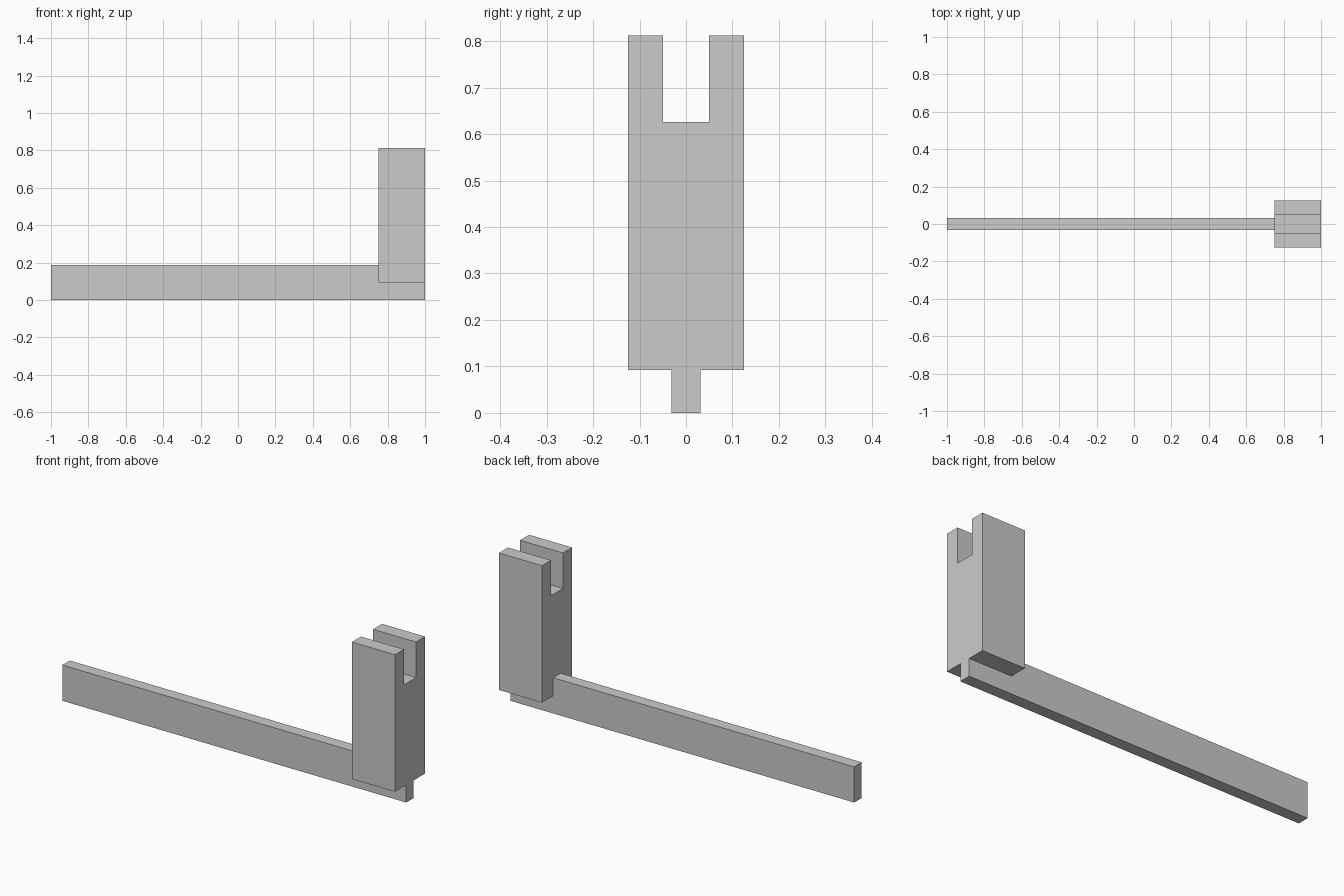
import bpy
import bmesh

if "Cube" in bpy.data.objects:
    bpy.data.objects.remove(bpy.data.objects["Cube"])


def extrude_yz(name, profile, x0, x1):
    """Solid made by extruding a closed (y, z) profile from x0 to x1."""
    bm = bmesh.new()
    face = bm.faces.new([bm.verts.new((x0, y, z)) for y, z in profile])
    ext = bmesh.ops.extrude_face_region(bm, geom=[face], use_keep_orig=True)
    moved = [v for v in ext["geom"] if isinstance(v, bmesh.types.BMVert)]
    bmesh.ops.translate(bm, verts=moved, vec=(x1 - x0, 0, 0))
    bmesh.ops.recalc_face_normals(bm, faces=bm.faces)
    mesh = bpy.data.meshes.new(name)
    bm.to_mesh(mesh)
    bm.free()
    obj = bpy.data.objects.new(name, mesh)
    bpy.context.collection.objects.link(obj)
    return obj


def mirrored(half):
    """Complete a half profile across y = 0."""
    return half + [(-y, z) for y, z in reversed(half)]


# Long flat arm lying along x
arm = extrude_yz("arm_with_forked_post", mirrored([(0.03125, 0), (0.03125, 0.1875)]), -1, 1)

# Upright post with an open slot at the top
post = extrude_yz("forked_post", mirrored(
    [(0.125, 0.0925), (0.125, 0.8125), (0.05, 0.8125), (0.05, 0.626)]), 0.75, 1)

# Fuse the post onto the arm as one solid
union = arm.modifiers.new("fuse_post", "BOOLEAN")
union.operation = "UNION"
union.solver = "EXACT"
union.object = post
bpy.context.view_layer.objects.active = arm
bpy.ops.object.modifier_apply(modifier=union.name)
bpy.data.objects.remove(post)
